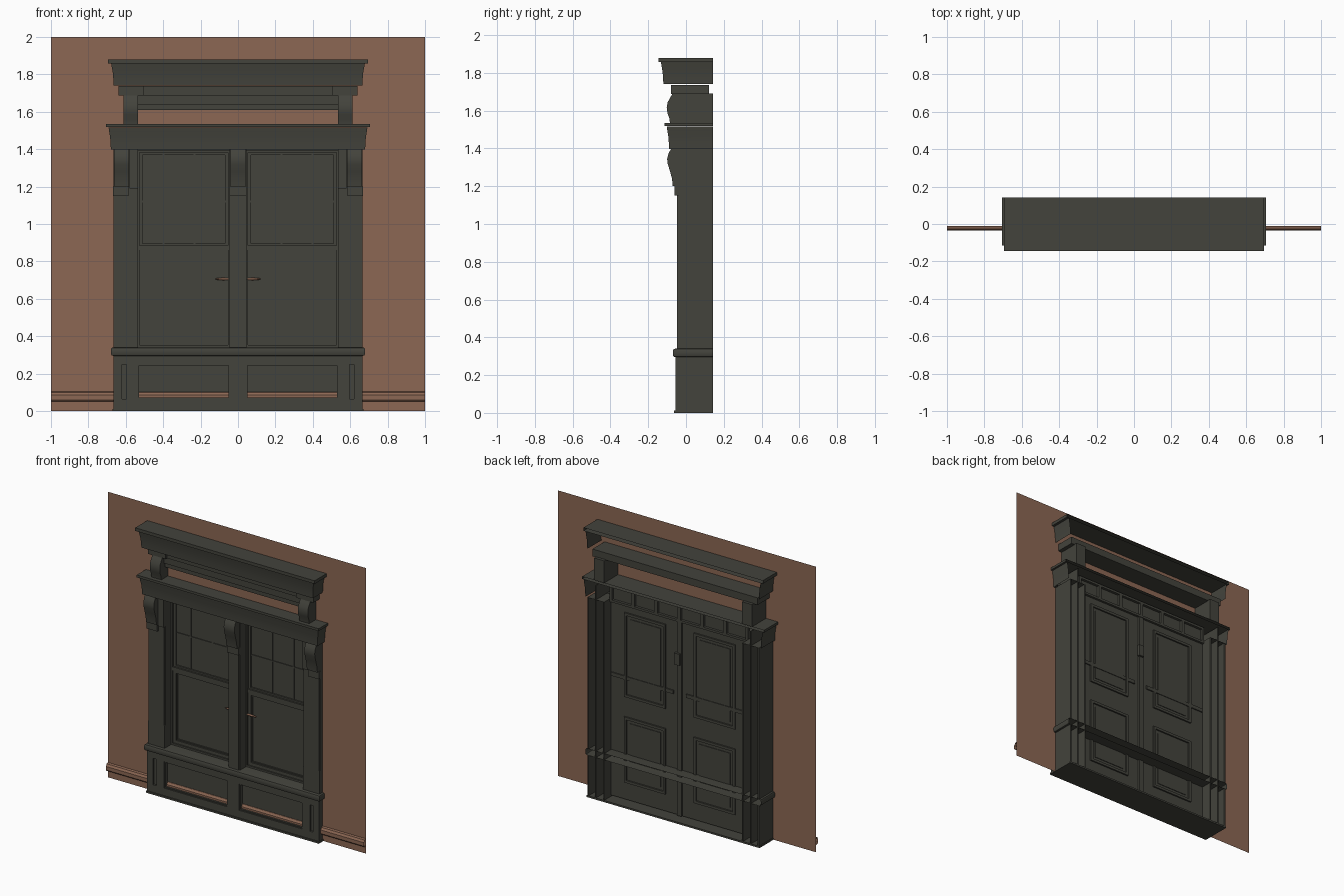
import bpy, bmesh, math

if "Cube" in bpy.data.objects:
    bpy.data.objects.remove(bpy.data.objects["Cube"], do_unlink=True)

BACK = 0.143


def material(name, rgb):
    m = bpy.data.materials.new(name)
    m.use_nodes = True
    m.diffuse_color = (*rgb, 1)
    bsdf = next(n for n in m.node_tree.nodes if n.type == 'BSDF_PRINCIPLED')
    bsdf.inputs["Base Color"].default_value = (*rgb, 1)
    return m


PAINT = material("dark_olive_paint", (0.056, 0.056, 0.045))
CLAY = material("clay_brown", (0.262, 0.136, 0.087))


def finish(name, bm, mat=PAINT, smooth=False):
    bmesh.ops.recalc_face_normals(bm, faces=bm.faces)
    mesh = bpy.data.meshes.new(name)
    bm.to_mesh(mesh)
    bm.free()
    mesh.materials.append(mat)
    ob = bpy.data.objects.new(name, mesh)
    bpy.context.collection.objects.link(ob)
    if smooth:
        bpy.ops.object.select_all(action='DESELECT')
        ob.select_set(True)
        bpy.context.view_layer.objects.active = ob
        bpy.ops.object.shade_smooth_by_angle(angle=math.radians(35))
    return ob


def add_box(bm, x0, x1, y0, y1, z0, z1, open_back=False):
    v = [bm.verts.new((x, y, z)) for x in (x0, x1) for y in (y0, y1) for z in (z0, z1)]
    quads = [(0, 1, 3, 2), (4, 5, 7, 6), (0, 1, 5, 4), (0, 2, 6, 4), (1, 3, 7, 5), (2, 3, 7, 6)]
    for q in quads[:5] if open_back else quads:
        bm.faces.new([v[i] for i in q])


def box(name, *dims, mat=PAINT, open_back=False):
    bm = bmesh.new()
    add_box(bm, *dims, open_back=open_back)
    return finish(name, bm, mat)


def frame(name, x0, x1, z0, z1, y0, y1, w):
    """Four bars around a rectangular opening."""
    bm = bmesh.new()
    for a, b in ((x0, x0 + w), (x1 - w, x1)):
        add_box(bm, a, b, y0, y1, z0, z1)
    for a, b in ((z0, z0 + w), (z1 - w, z1)):
        add_box(bm, x0 + w, x1 - w, y0, y1, a, b)
    return finish(name, bm)


def wrap(name, half_x, front, profile, cap=False, base=False):
    """Run an (outset, height) profile round the two ends and the front."""
    bm = bmesh.new()
    rings = []
    for d, z in profile:
        hx, fy = half_x + d, front - d
        rings.append([bm.verts.new(p) for p in
                      ((-hx, BACK, z), (-hx, fy, z), (hx, fy, z), (hx, BACK, z))])
    for a, b in zip(rings, rings[1:]):
        for i in range(3):
            bm.faces.new((a[i], a[i + 1], b[i + 1], b[i]))
    if cap:
        bm.faces.new(rings[-1])
    if base:
        bm.faces.new(rings[0])
    return finish(name, bm, smooth=True)


def extrude(name, pts, x0, x1, mat=PAINT, caps=True):
    """Extrude a (y, z) outline along x."""
    bm = bmesh.new()
    a = [bm.verts.new((x0, y, z)) for y, z in pts]
    b = [bm.verts.new((x1, y, z)) for y, z in pts]
    n = len(pts)
    for i in range(n if caps else n - 1):
        j = (i + 1) % n
        bm.faces.new((a[i], a[j], b[j], b[i]))
    if caps:
        bm.faces.new(a)
        bm.faces.new(b)
    return finish(name, bm, mat, smooth=True)


def span(side, a, b):
    return sorted((side * a, side * b))


# Wall with an opening, and its skirting moulding
bm = bmesh.new()
for x0, x1, z0, z1 in ((-1, -.66, 0, 2), (.66, 1, 0, 2), (-.66, .66, 1.5, 2)):
    bm.faces.new([bm.verts.new((x, -.012, z)) for x, z in ((x0, z0), (x1, z0), (x1, z1), (x0, z1))])
finish("wall", bm, CLAY)
extrude("skirting", [(-.012, .05), (-.028, .052), (-.035, .06), (-.035, .085),
                     (-.028, .092), (-.026, .1), (-.012, .104)], -1, 1, CLAY, caps=False)

# Base: floor plate, side shell, panelled front
box("floor_plate", -.67, .67, -.063, BACK, 0, .012)
for side, tag in ((1, "left"), (-1, "right")):
    box("base_end_" + tag, *span(side, .655, .665), -.053, BACK, .012, .295)
bm = bmesh.new()
for z0, z1 in ((.012, .065), (.25, .295)):
    add_box(bm, -.665, .665, -.055, -.035, z0, z1)
for x0, x1 in ((-.665, -.62), (-.595, -.535), (-.045, .045), (.535, .595), (.62, .665)):
    add_box(bm, x0, x1, -.055, -.035, .065, .25)
finish("base_front", bm)
for side, tag in ((1, "left"), (-1, "right")):
    box("base_panel_" + tag, *span(side, .04, .54), -.024, -.02, .05, .26)
    box("base_slot_" + tag, *span(side, .59, .625), -.042, -.036, .05, .26)
    frame("base_panel_bead_" + tag, *span(side, .045, .535), .065, .25, -.048, -.022, .007)

# Rounded sill
wrap("sill", .668, -.058, [(0, .295), (.008, .298), (.012, .308), (.012, .328),
                           (.008, .337), (0, .34)], cap=True, base=True)

# Pilasters, brackets and window sashes, mirrored
CURL = [(-.078, 1.4), (-.092, 1.375), (-.1, 1.345), (-.097, 1.32), (-.085, 1.28),
        (-.074, 1.24), (-.07, 1.2)]
UPPER = [(-.072, 1.69), (-.083, 1.67), (-.097, 1.645), (-.102, 1.615), (-.098, 1.585),
         (-.088, 1.56), (-.085, 1.535)]
for side, tag in ((1, "left"), (-1, "right")):
    box("pilaster_" + tag, *span(side, .54, .66), -.047, BACK, .34, 1.4, open_back=True)
    for part, a, b in (("outer", .655, .665), ("inner", .535, .545)):
        box(f"pilaster_{part}_edge_{tag}", *span(side, a, b), -.04, BACK, .34, 1.4)
        box(f"pilaster_{part}_foot_{tag}", *span(side, a, b), -.047, -.04, .34, .5)
    box("pilaster_web_" + tag, *span(side, .598, .604), -.04, BACK, .012, 1.5)
    box("base_reveal_" + tag, *span(side, .535, .541), -.02, BACK, .012, .34)
    box("pilaster_side_block_" + tag, *span(side, .535, .58), -.058, -.04, 1.19, 1.4)
    extrude("bracket_" + tag, CURL + [(-.04, 1.2), (-.04, 1.4)], *span(side, .583, .664))
    box("bracket_foot_" + tag, *span(side, .585, .668), -.06, -.04, 1.15, 1.2)
    extrude("upper_bracket_" + tag, UPPER + [(BACK, 1.535), (BACK, 1.69)],
            *span(side, .535, .612))
    box("frieze_block_" + tag, *span(side, .505, .64), -.08, .122, 1.687, 1.737)

    # Sashes: plain lower pane, upper pane with glazing bars
    frame("sash_surround_" + tag, *span(side, .042, .538), .34, 1.395, .025, .06, .012)
    frame("lower_sash_" + tag, *span(side, .054, .526), .352, .865, .034, .056, .022)
    frame("lower_sash_bead_" + tag, *span(side, .076, .504), .374, .843, .042, .056, .007)
    box("lower_pane_" + tag, *span(side, .06, .52), .048, .052, .36, .86)
    box("meeting_rail_" + tag, *span(side, .05, .53), .028, .072, .86, .885)
    frame("upper_sash_" + tag, *span(side, .054, .526), .88, 1.385, .04, .058, .016)
    box("upper_pane_" + tag, *span(side, .06, .52), .05, .054, .88, 1.38)
    bm = bmesh.new()
    for i in (1, 2):
        x = side * (.065 + .167 * i)
        add_box(bm, x - .005, x + .005, .045, .051, .89, 1.375)
    add_box(bm, *span(side, .07, .515), .045, .051, 1.115, 1.125)
    finish("glazing_bars_" + tag, bm)

    # Small lever pull
    bm = bmesh.new()
    bmesh.ops.create_uvsphere(bm, u_segments=12, v_segments=6, radius=1)
    for v in bm.verts:
        v.co = (side * .078 + v.co.x * .045, .03 + v.co.y * .008, .706 + v.co.z * .007)
    finish("lever_" + tag, bm, CLAY, smooth=True)

    # Inner door leaf with two framed panels
    box("door_leaf_" + tag, *span(side, .003, .535), .056, .064, .02, 1.38)
    for part, z0, z1 in (("upper", .74, 1.33), ("lower", .14, .6)):
        frame(f"door_{part}_moulding_{tag}", *span(side, .11, .43), z0, z1, .062, .074, .018)
        box(f"door_{part}_field_{tag}", *span(side, .15, .39), .062, .068, z0 + .04, z1 - .04)

# Central mullion with its bracket
box("mullion", -.036, .036, -.047, .06, .34, 1.4)
box("mullion_core", -.045, .045, -.04, .06, .34, 1.4)
extrude("mullion_bracket", CURL + [(-.04, 1.2), (-.04, 1.4)], -.041, .041)
box("mullion_bracket_foot", -.045, .045, -.06, -.04, 1.15, 1.2)

# Inner door meeting strip, latch and transom
box("door_meeting_strip", -.018, .018, .06, .076, .02, 1.38)
box("door_latch", -.012, .03, .07, .09, 1.08, 1.16)
box("transom_panel", -.535, .535, .056, .062, 1.38, 1.5)
frame("transom_frame", -.535, .535, 1.38, 1.5, .06, .08, .016)
bm = bmesh.new()
for i in range(1, 6):
    x = -.535 + i * 1.07 / 6
    add_box(bm, x - .012, x + .012, .06, .08, 1.396, 1.484)
finish("transom_dividers", bm)

# Lower cornice with its lid
wrap("lower_cornice", .68, -.09, [(0, 1.4), (.001, 1.43), (.004, 1.465), (.009, 1.495), (.012, 1.517)])
wrap("lower_cornice_lid", .705, -.114, [(0, 1.518), (0, 1.535)], cap=True, base=True)
box("lower_cornice_soffit", -.68, .68, -.09, .02, 1.398, 1.402)

# Open frieze under the upper cornice
box("frieze_band", -.505, .505, -.066, .122, 1.687, 1.737)
box("frieze_rail", -.535, .535, -.055, -.014, 1.64, 1.687)
box("frieze_lower_rail", -.535, .535, -.045, -.014, 1.61, 1.64)

# Upper cornice with its lid
wrap("upper_cornice", .665, -.12, [(0, 1.74), (.001, 1.77), (.004, 1.805), (.009, 1.835), (.013, 1.857)])
wrap("upper_cornice_lid", .695, -.145, [(0, 1.858), (0, 1.88)], cap=True, base=True)
